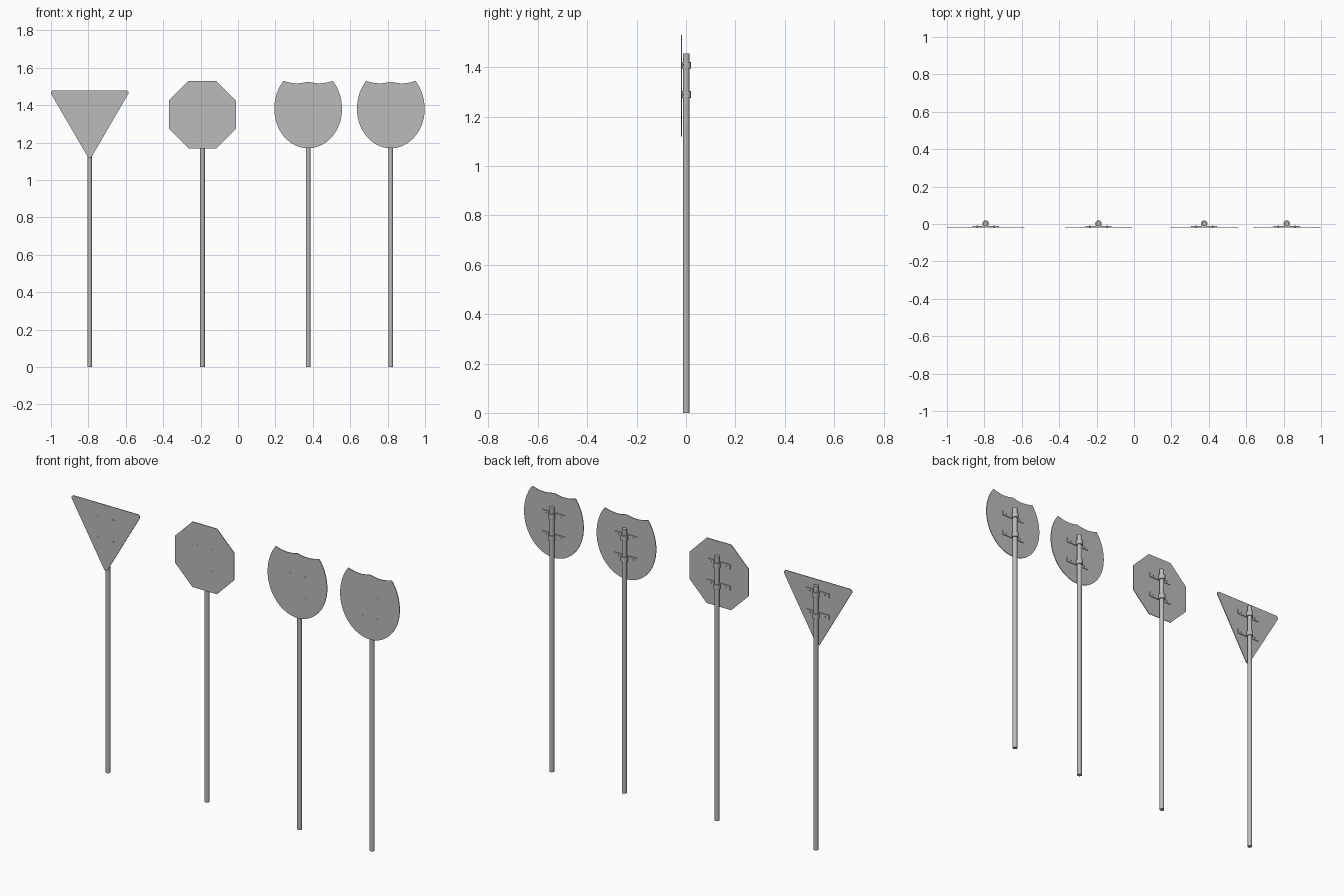
import bpy
import math

cube = bpy.data.objects.get("Cube")
if cube:
    bpy.data.objects.remove(cube, do_unlink=True)

grey = bpy.data.materials.new("galvanised grey")
grey.use_nodes = True
colour = (0.5, 0.5, 0.5, 1)
grey.diffuse_color = colour
grey.node_tree.nodes["Principled BSDF"].inputs["Base Color"].default_value = colour

POLE_HEIGHT = 1.455
POLE_RADIUS = 0.0125
POLE_Y = 0.001
PANEL_FRONT, PANEL_BACK = -0.0195, -0.0155
CLAMP_HEIGHTS = (1.29, 1.408)


def cylinder(name, radius, depth, location, sides=20, turn=0):
    bpy.ops.mesh.primitive_cylinder_add(vertices=sides, radius=radius, depth=depth,
                                        location=location, rotation=(turn, 0, 0))
    obj = bpy.context.object
    obj.name = name
    obj.data.materials.append(grey)
    bpy.ops.object.shade_smooth_by_angle(angle=math.radians(40))
    return obj


def box(name, size, location):
    bpy.ops.mesh.primitive_cube_add(size=1, location=location)
    obj = bpy.context.object
    obj.name = name
    obj.scale = size
    obj.data.materials.append(grey)
    return obj


def panel(name, x, outline):
    """Extrude an outline of (x, z) points into a thin upright plate."""
    n = len(outline)
    verts = [(x + px, y, pz) for y in (PANEL_FRONT, PANEL_BACK) for px, pz in outline]
    faces = [tuple(range(n)), tuple(reversed(range(n, 2 * n)))]
    faces += [(i, i + n, (i + 1) % n + n, (i + 1) % n) for i in range(n)]
    mesh = bpy.data.meshes.new(name)
    mesh.from_pydata(verts, [], faces)
    mesh.materials.append(grey)
    obj = bpy.data.objects.new(name, mesh)
    bpy.context.collection.objects.link(obj)


def mirrored(half):
    """Close a right-hand half outline, listed bottom to top, by mirroring it."""
    return half + [(-px, pz) for px, pz in reversed(half) if px > 0]


# Panel outlines
triangle = mirrored([(0.008, 1.12), (0.207, 1.462), (0.207, 1.472), (0.199, 1.48)])

octagon_radius = 0.18 / math.cos(math.pi / 8)
octagon = [(octagon_radius * math.cos((i + 0.5) * math.pi / 4),
            1.35 + octagon_radius * math.sin((i + 0.5) * math.pi / 4)) for i in range(8)]

shield_half = []
for i in range(25):
    a = math.radians(-90 + i * 133 / 24)
    shield_half.append((0.181 * math.cos(a), 1.38 + (0.21 if a < 0 else 0.22) * math.sin(a)))
corner_x, corner_z = shield_half[-1]
for i in range(1, 9):
    t = i / 8
    shield_half.append((corner_x * (1 - t), corner_z + (1.526 - corner_z) * t
                        - 0.011 * math.sin(math.pi * t)))
shield_half[-1] = (0, 1.526)
shield = mirrored(shield_half)

# Complete signs
signs = (("triangle", -0.793, triangle), ("octagon", -0.19, octagon),
         ("shield_a", 0.375, shield), ("shield_b", 0.817, shield))

for label, x, outline in signs:
    panel(label + "_panel", x, outline)
    cylinder(label + "_pole", POLE_RADIUS, POLE_HEIGHT, (x, POLE_Y, POLE_HEIGHT / 2))
    for level, z in zip(("lower", "upper"), CLAMP_HEIGHTS):
        tag = label + "_" + level
        # Ring round the pole and flat bar behind the panel
        cylinder(tag + "_clamp", 0.0175, 0.028, (x, POLE_Y + 0.001, z))
        box(tag + "_bar", (0.14, 0.004, 0.026), (x, PANEL_BACK + 0.002, z))
        for side, name in ((-1, "right"), (1, "left")):
            cylinder(tag + "_bolt_" + name, 0.004, 0.012,
                     (x + side * 0.046, -0.0145, z), 8, math.pi / 2)
